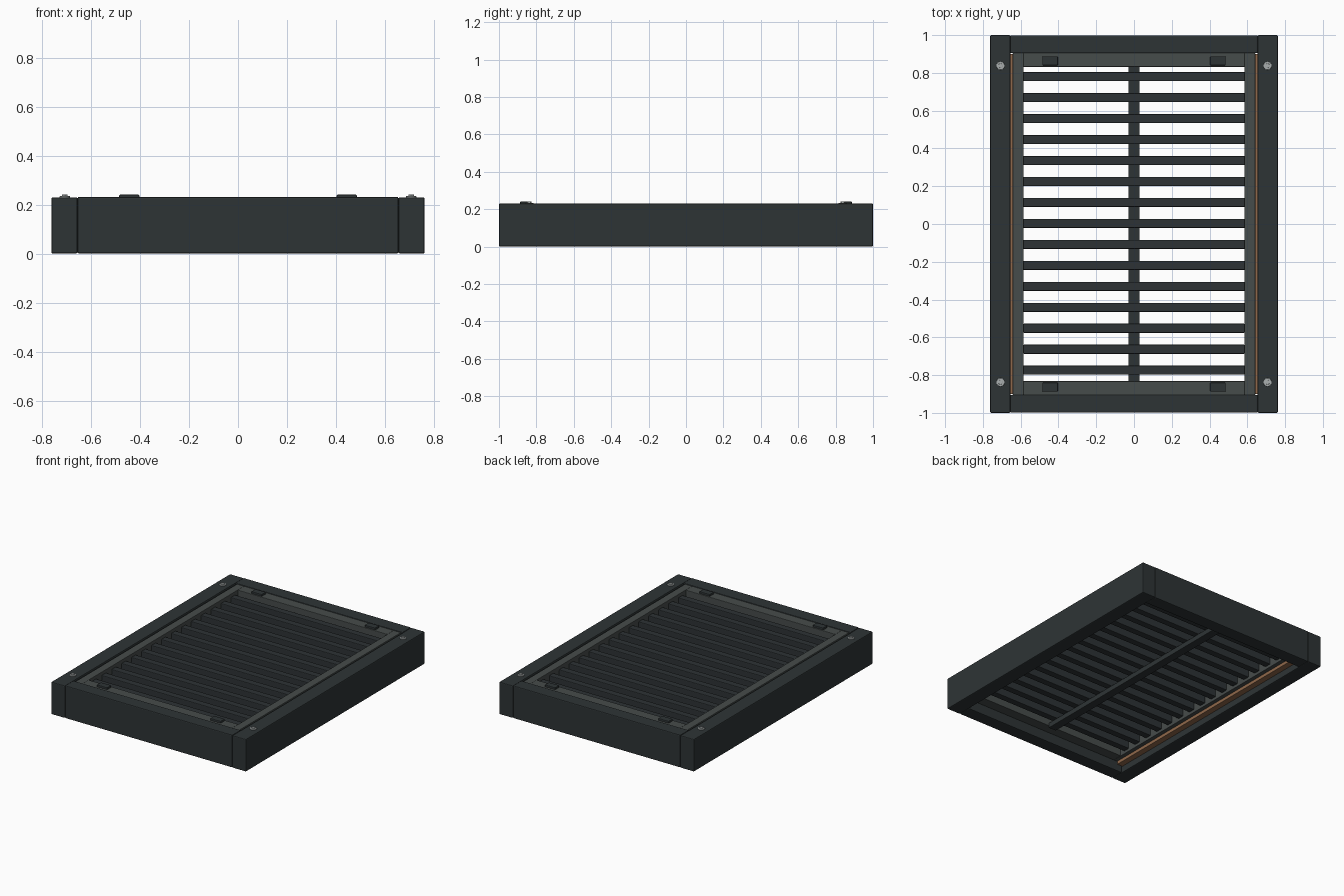
import bpy

if "Cube" in bpy.data.objects:
    bpy.data.objects.remove(bpy.data.objects["Cube"])


def material(name, color):
    m = bpy.data.materials.new(name)
    m.diffuse_color = (*color, 1)
    m.use_nodes = True
    m.node_tree.nodes["Principled BSDF"].inputs["Base Color"].default_value = m.diffuse_color
    return m


DARK = material("dark_slate", (0.027, 0.034, 0.036))
GREY = material("frame_grey", (0.062, 0.072, 0.070))
SLAT = material("slat_slate", (0.026, 0.032, 0.035))
BRONZE = material("bronze", (0.28, 0.14, 0.07))
STEEL = material("steel", (0.40, 0.43, 0.43))


def finish(o, name, mat, bevel):
    o.name = name
    o.data.materials.append(mat)
    if bevel:
        b = o.modifiers.new("edge", 'BEVEL')
        b.width = bevel
        b.segments = 2
        b.limit_method = 'ANGLE'
    return o


def box(name, lo, hi, mat, bevel=0.005):
    """Box between two corners with softened edges."""
    mid = [(a + b) / 2 for a, b in zip(lo, hi)]
    bpy.ops.mesh.primitive_cube_add(size=1, location=mid)
    o = bpy.context.object
    o.scale = [b - a for a, b in zip(lo, hi)]
    bpy.ops.object.transform_apply(location=False, rotation=False, scale=True)
    return finish(o, name, mat, bevel)


def span(s, a, b):
    """Interval a..b mirrored to the side s."""
    return sorted((s * a, s * b))


def disc(name, x, y, z0, z1, r, sides, mat, bevel):
    bpy.ops.mesh.primitive_cylinder_add(vertices=sides, radius=r, depth=z1 - z0,
                                        location=(x, y, (z0 + z1) / 2))
    return finish(bpy.context.object, name, mat, bevel)


for s, side, end in ((-1, "left", "front"), (1, "right", "back")):
    # Outer casing rails
    x0, x1 = span(s, 0.655, 0.762)
    box(side + "_rail", (x0, -1, 0), (x1, 1, 0.229), DARK, 0.006)
    y0, y1 = span(s, 0.904, 0.999)
    box(end + "_rail", (-0.655, y0, 0), (0.655, y1, 0.231), DARK, 0.006)
    # Inner grille frame
    x0, x1 = span(s, 0.585, 0.642)
    box(side + "_inner_frame", (x0, -0.905, 0.07), (x1, 0.905, 0.226), GREY, 0.003)
    y0, y1 = span(s, 0.832, 0.905)
    box(end + "_inner_frame", (-0.586, y0, 0.07), (0.586, y1, 0.226), GREY, 0.003)
    # Bronze support ledge under the inner frame
    x0, x1 = span(s, 0.612, 0.656)
    box(side + "_ledge", (x0, -0.9, 0.046), (x1, 0.9, 0.07), BRONZE, 0.002)

# Thick upright slats
for i in range(15):
    y = (i - 7) * 0.111 + 0.003
    box(f"slat_{i + 1}", (-0.588, y - 0.024, 0.09), (0.588, y + 0.024, 0.203),
        SLAT, 0.005)

# Centre bar below the slats
box("centre_bar", (-0.03, -0.835, 0.055), (0.03, 0.835, 0.092), DARK, 0.004)

# Screws in the side rails and clips on the inner frame
for sx in (-1, 1):
    for sy in (-1, 1):
        disc("screw_washer", sx * 0.707, sy * 0.838, 0.224, 0.234, 0.022, 24, STEEL, 0.002)
        disc("screw_head", sx * 0.707, sy * 0.838, 0.232, 0.241, 0.013, 6, STEEL, 0.002)
        x0, x1 = span(sx, 0.403, 0.485)
        y0, y1 = span(sy, 0.84, 0.887)
        box("clip", (x0, y0, 0.220), (x1, y1, 0.240), DARK, 0.004)
